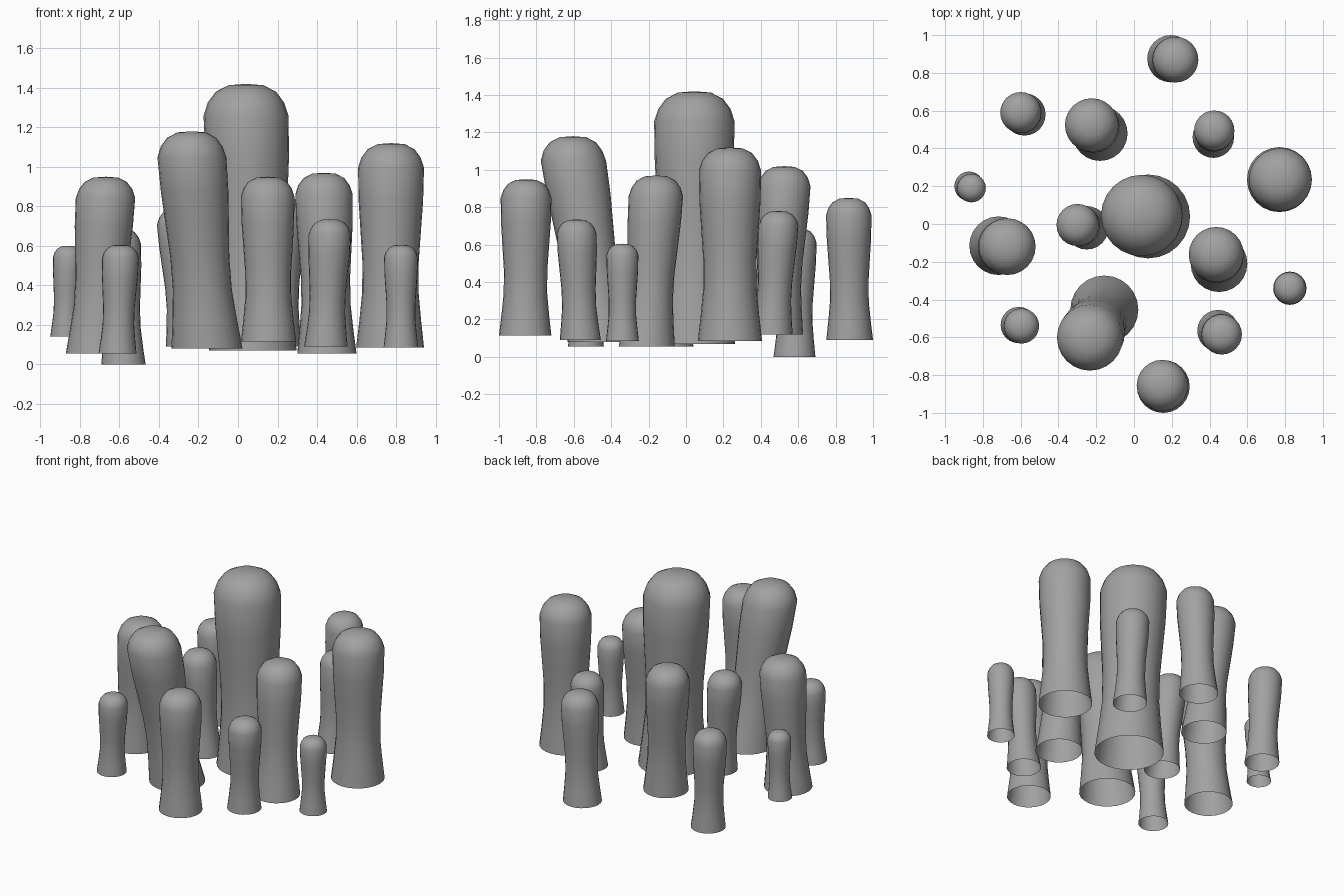
import bpy
import bmesh
import math

cube = bpy.data.objects.get("Cube")
if cube:
    bpy.data.objects.remove(cube, do_unlink=True)

# One grey for every pillar
grey = bpy.data.materials.new("stone_grey")
grey.use_nodes = True
colour = (0.36, 0.36, 0.36, 1)
grey.diffuse_color = colour
grey.node_tree.nodes["Principled BSDF"].inputs["Base Color"].default_value = colour

SIDES = 24
# Shared outline: (height fraction, radius fraction), flared foot to domed cap
PROFILE = [(0, 1), (0.13, 0.91), (0.27, 0.83), (0.42, 0.83), (0.57, 0.89),
           (0.72, 0.95), (0.88, 0.97), (0.93, 0.87), (0.97, 0.69), (0.995, 0.4)]


def pillar(name, foot, cap, radius, bottom, top):
    """Open-footed, waisted pillar that leans from foot to cap."""
    bm = bmesh.new()
    rings = []

    def axis(t):
        k = min(t / 0.9, 1)
        return [a + (b - a) * k for a, b in zip(foot, cap)]

    for t, r in PROFILE:
        cx, cy = axis(t)
        z = bottom + (top - bottom) * t
        ring = []
        for i in range(SIDES):
            a = math.tau * i / SIDES
            ring.append(bm.verts.new((cx + radius * r * math.cos(a),
                                      cy + radius * r * math.sin(a), z)))
        rings.append(ring)
    for low, high in zip(rings, rings[1:]):
        for i in range(SIDES):
            j = (i + 1) % SIDES
            bm.faces.new((low[i], low[j], high[j], high[i]))
    tip = bm.verts.new((*cap, top))
    for i in range(SIDES):
        bm.faces.new((rings[-1][i], rings[-1][(i + 1) % SIDES], tip))
    for face in bm.faces:
        face.smooth = True
    mesh = bpy.data.meshes.new(name)
    bm.to_mesh(mesh)
    bm.free()
    mesh.materials.append(grey)
    bpy.context.collection.objects.link(bpy.data.objects.new(name, mesh))


# Tall middle pillar and its neighbours
pillar("centre_pillar", (0.075, 0.04), (0.04, 0.045), 0.222, 0.07, 1.42)
pillar("front_leaning_pillar", (-0.157, -0.453), (-0.235, -0.605), 0.18, 0.08, 1.18)
pillar("left_tall_pillar", (0.77, 0.235), (0.775, 0.235), 0.172, 0.085, 1.12)
pillar("right_pillar", (-0.717, -0.115), (-0.67, -0.12), 0.155, 0.055, 0.95)
pillar("back_inner_pillar", (-0.18, 0.48), (-0.225, 0.525), 0.146, 0.12, 1.02)
pillar("left_inner_pillar", (0.45, -0.21), (0.435, -0.16), 0.15, 0.055, 0.97)
pillar("right_inner_pillar", (-0.25, -0.02), (-0.3, -0.005), 0.115, 0.09, 0.79)

# Outer ring of smaller pillars
pillar("front_pillar", (0.155, -0.86), (0.15, -0.855), 0.14, 0.115, 0.95)
pillar("back_pillar", (0.195, 0.875), (0.22, 0.87), 0.125, 0.09, 0.85)
pillar("back_right_pillar", (-0.58, 0.58), (-0.6, 0.59), 0.112, 0, 0.69)
pillar("back_left_pillar", (0.42, 0.46), (0.425, 0.495), 0.11, 0.12, 0.78)
pillar("front_left_pillar", (0.445, -0.565), (0.465, -0.585), 0.11, 0.09, 0.735)
pillar("front_right_pillar", (-0.61, -0.535), (-0.595, -0.54), 0.096, 0.055, 0.605)
pillar("small_left_pillar", (0.825, -0.34), (0.825, -0.34), 0.088, 0.085, 0.605)
pillar("small_right_pillar", (-0.873, 0.2), (-0.86, 0.19), 0.078, 0.14, 0.6)
